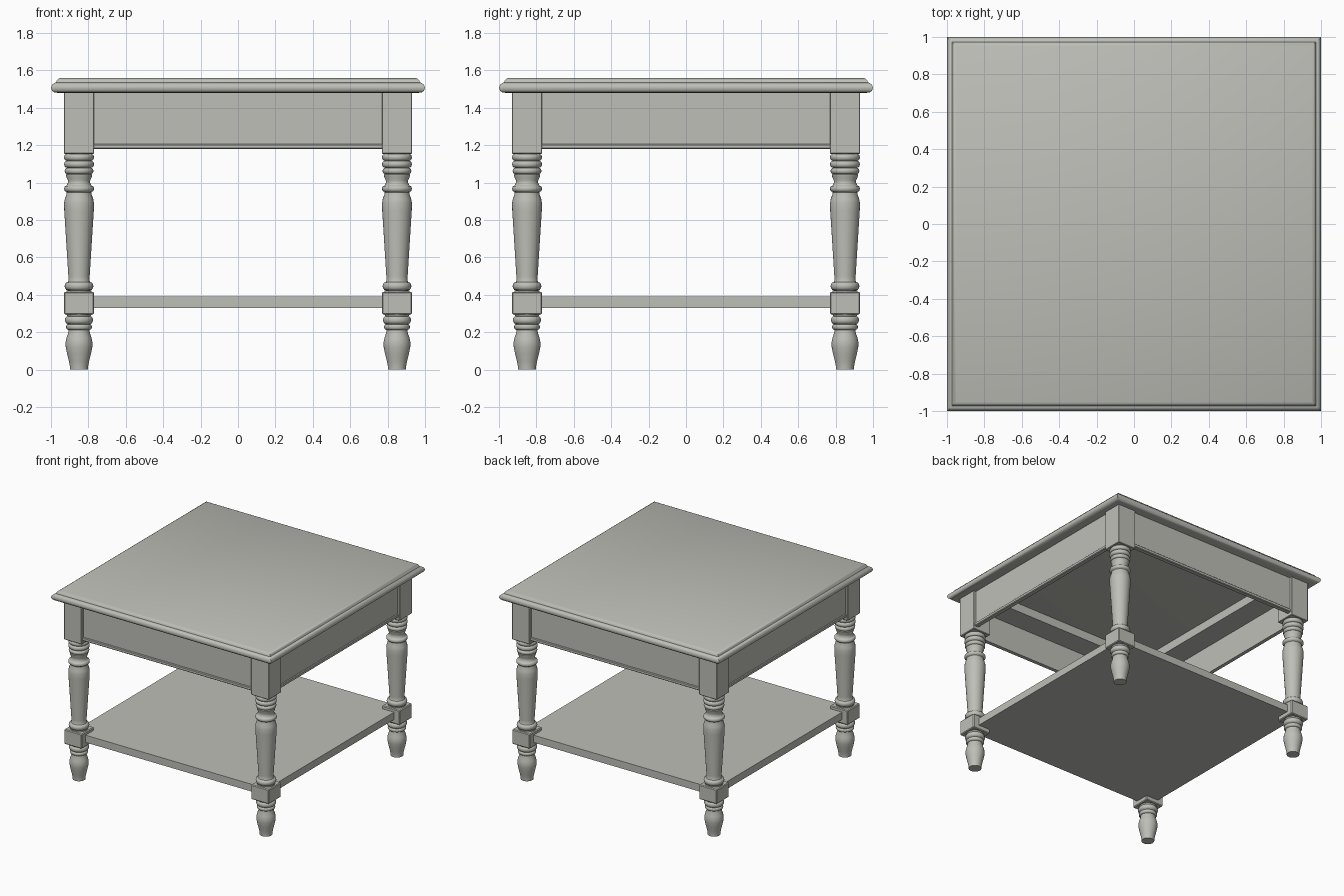
import bpy, bmesh, math
from mathutils import Matrix, Vector

if "Cube" in bpy.data.objects:
    bpy.data.objects.remove(bpy.data.objects["Cube"])

mat = bpy.data.materials.new("warm grey paint")
mat.diffuse_color = (0.52, 0.52, 0.48, 1)
mat.use_nodes = True
mat.node_tree.nodes["Principled BSDF"].inputs["Base Color"].default_value = mat.diffuse_color


def finish(bm, name, smooth=False):
    bmesh.ops.recalc_face_normals(bm, faces=bm.faces)
    me = bpy.data.meshes.new(name)
    bm.to_mesh(me)
    bm.free()
    me.materials.append(mat)
    ob = bpy.data.objects.new(name, me)
    bpy.context.collection.objects.link(ob)
    if smooth:
        bpy.ops.object.select_all(action='DESELECT')
        ob.select_set(True)
        bpy.context.view_layer.objects.active = ob
        bpy.ops.object.shade_smooth_by_angle(angle=math.radians(40))
    return ob


def box(name, lo, hi, rot=0, bevel=0):
    lo, hi = Vector(lo), Vector(hi)
    bm = bmesh.new()
    bmesh.ops.create_cube(bm, size=1, matrix=Matrix.Rotation(rot, 4, 'Z')
                          @ Matrix.Translation((lo + hi) / 2)
                          @ Matrix.Diagonal((*(hi - lo), 1)))
    if bevel:
        bmesh.ops.bevel(bm, geom=bm.edges[:], offset=bevel, segments=1, affect='EDGES')
    return finish(bm, name)


def stack(name, profile, sides, centre=(0, 0), start=0.0, scale=1.0):
    """Rings of (radius, z) joined and capped."""
    bm = bmesh.new()
    rings = []
    for r, z in profile:
        rings.append([bm.verts.new((centre[0] + r * scale * math.cos(start + 2 * math.pi * i / sides),
                                    centre[1] + r * scale * math.sin(start + 2 * math.pi * i / sides), z))
                      for i in range(sides)])
    for a, b in zip(rings, rings[1:]):
        for i in range(sides):
            j = (i + 1) % sides
            bm.faces.new((a[i], a[j], b[j], b[i]))
    bm.faces.new(rings[0])
    bm.faces.new(rings[-1])
    return finish(bm, name, True)


# Tabletop with rounded edge and raised step
top = [(0.965, 1.48), (0.983, 1.482), (0.995, 1.492), (1, 1.507), (0.995, 1.522),
       (0.983, 1.532), (0.973, 1.535), (0.968, 1.547), (0.962, 1.554), (0.95, 1.56)]
stack("tabletop", top, 4, start=math.pi / 4, scale=math.sqrt(2))


def bead(r0, r, z, h):
    """Half-round ring of the turning, from top to bottom."""
    return [(r0 + (r - r0) * math.sin(math.pi * k / 6), z + h * math.cos(math.pi * k / 6))
            for k in range(7)]


# Turned leg sections
upper = ([(0.07, 1.165)] + bead(0.066, 0.08, 1.135, 0.018) + bead(0.066, 0.08, 1.098, 0.018)
         + bead(0.064, 0.077, 1.062, 0.016) + [(0.07, 1.042), (0.068, 1.03), (0.06, 1.012), (0.06, 0.998),
         (0.066, 0.985)] + bead(0.068, 0.08, 0.967, 0.016)
         + [(0.066, 0.948), (0.068, 0.935), (0.076, 0.912), (0.08, 0.89), (0.079, 0.85),
            (0.057, 0.50), (0.057, 0.475)]
         + bead(0.06, 0.077, 0.446, 0.022) + [(0.066, 0.424), (0.066, 0.41)])
foot = ([(0.07, 0.30)] + bead(0.062, 0.075, 0.265, 0.02) + bead(0.06, 0.069, 0.228, 0.014)
        + [(0.056, 0.212), (0.058, 0.195), (0.067, 0.17), (0.072, 0.145), (0.071, 0.12),
           (0.064, 0.085), (0.054, 0.045), (0.049, 0.02), (0.048, 0)])

c, h = 0.85, 0.081
for sx, xn in ((-1, "left"), (1, "right")):
    for sy, yn in ((-1, "front"), (1, "back")):
        x, y, n = sx * c, sy * c, f"{yn}_{xn}_leg"
        box(n + "_top_block", (x - h, y - h, 1.153), (x + h, y + h, 1.485), bevel=0.004)
        stack(n + "_turning", upper, 32, (x, y))
        box(n + "_lower_block", (x - h, y - h, 0.295), (x + h, y + h, 0.415), bevel=0.006)
        stack(n + "_foot", foot, 32, (x, y))

# Apron boards, bottom beads and inner cleats on four sides
for i, side in enumerate(("front", "right", "back", "left")):
    a = i * math.pi / 2
    box(side + "_apron", (-0.78, -0.91, 1.18), (0.78, -0.885, 1.482), a)
    box(side + "_apron_bead", (-0.775, -0.92, 1.18), (0.775, -0.90, 1.207), a, 0.005)
    box(side + "_cleat", (-0.885, -0.885, 1.41), (0.70, -0.70, 1.482), a)

# Lower shelf
box("shelf", (-0.88, -0.88, 0.33), (0.88, 0.88, 0.39))
